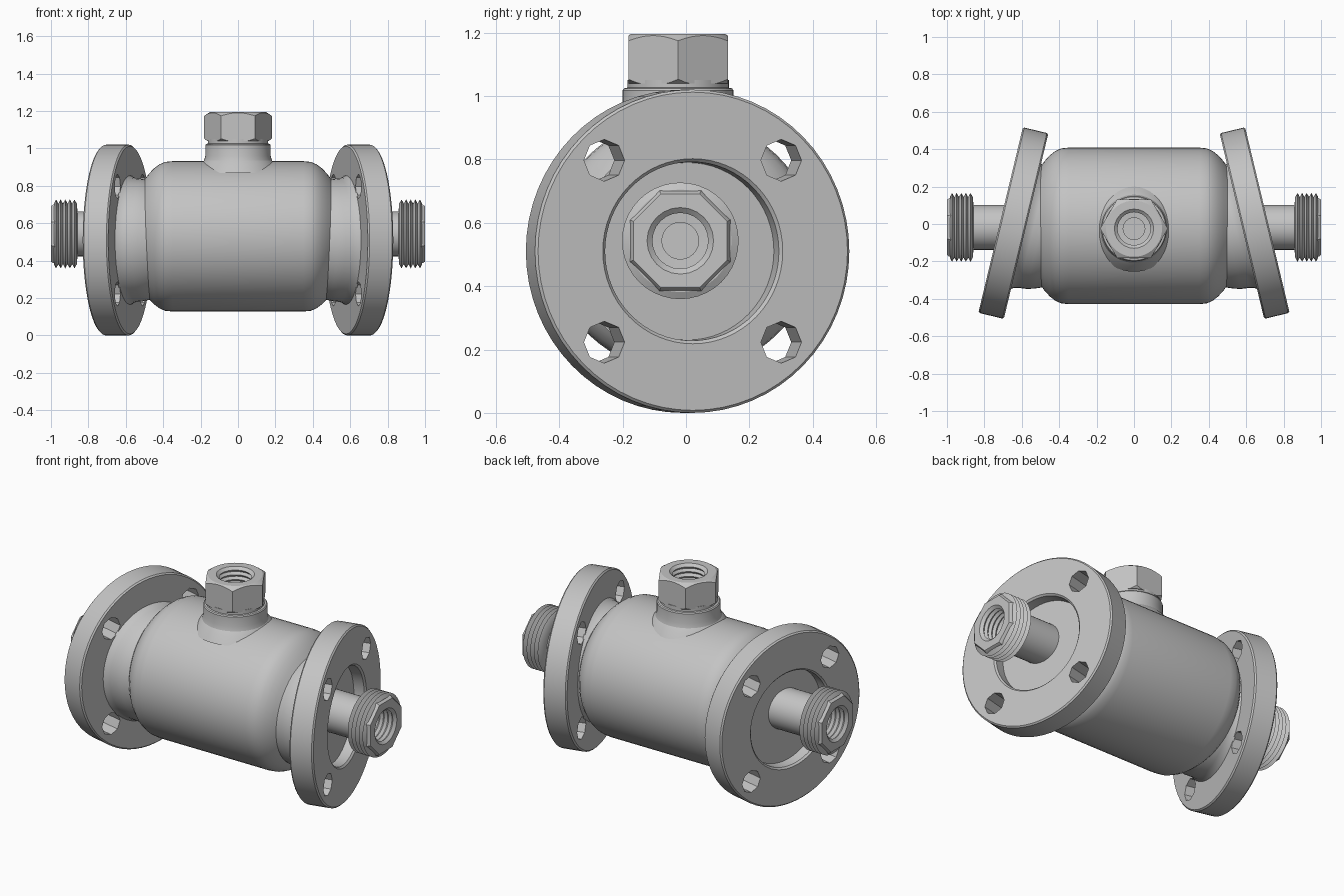
import bpy, bmesh, math
from mathutils import Matrix

cube = bpy.data.objects.get("Cube")
if cube:
    bpy.data.objects.remove(cube, do_unlink=True)

steel = bpy.data.materials.new("plain grey steel")
steel.use_nodes = True
GREY = (0.55, 0.55, 0.55, 1)
steel.diffuse_color = GREY
steel.node_tree.nodes["Principled BSDF"].inputs["Base Color"].default_value = GREY

TILT = math.radians(13.5)
ALONG_X = Matrix.Rotation(math.pi / 2, 4, 'Y')


def add_lathe(bm, profile, sides, matrix):
    """Turn (radius, height) points about local z and cap both ends."""
    rings = []
    for r, h in profile:
        ring = []
        for i in range(sides):
            a = math.tau * i / sides
            ring.append(bm.verts.new(matrix @ Matrix.Translation(
                (r * math.cos(a), r * math.sin(a), h)).translation))
        rings.append(ring)
    for low, high in zip(rings, rings[1:]):
        for i in range(sides):
            j = (i + 1) % sides
            bm.faces.new((low[i], low[j], high[j], high[i]))
    bm.faces.new(rings[0][::-1])
    bm.faces.new(rings[-1])


def make(name, parts, sides, matrix):
    """Object from one or more turned profiles, each with its own offset."""
    bm = bmesh.new()
    for profile, offset in parts:
        add_lathe(bm, profile, sides, matrix @ Matrix.Translation(offset))
    bmesh.ops.recalc_face_normals(bm, faces=bm.faces)
    mesh = bpy.data.meshes.new(name)
    bm.to_mesh(mesh)
    bm.free()
    mesh.materials.append(steel)
    obj = bpy.data.objects.new(name, mesh)
    bpy.context.collection.objects.link(obj)
    return obj


def turned(name, profile, sides, matrix):
    return make(name, [(profile, (0, 0, 0))], sides, matrix)


def activate(obj):
    bpy.ops.object.select_all(action='DESELECT')
    obj.select_set(True)
    bpy.context.view_layer.objects.active = obj


def carve(obj, tool, operation='DIFFERENCE'):
    activate(obj)
    mod = obj.modifiers.new("carve", 'BOOLEAN')
    mod.operation = operation
    mod.solver = 'EXACT'
    mod.object = tool
    bpy.ops.object.modifier_apply(modifier=mod.name)


def discard(obj):
    bpy.data.objects.remove(obj, do_unlink=True)


def finish(obj, angle=32):
    activate(obj)
    bpy.ops.object.shade_smooth_by_angle(angle=math.radians(angle))


def ridges(inner, outer, start, end, count):
    """Zigzag thread profile."""
    step = (end - start) / count
    points = []
    for i in range(count):
        points += [(inner, start + i * step), (outer, start + (i + 0.5) * step)]
    return points + [(inner, end)]


def bore_tool(name, end, matrix):
    """Threaded hole with a narrower drilling behind it."""
    profile = [(0.058, end - 0.24), (0.058, end - 0.16)]
    profile += ridges(0.088, 0.1, end - 0.158, end - 0.015, 5)
    profile += [(0.105, end), (0.105, end + 0.02)]
    return turned(name, profile, 24, matrix)


# Main body: cylinder with rounded shoulders
shoulder = [(0.41, 0.35), (0.406, 0.39), (0.393, 0.42),
            (0.37, 0.45), (0.34, 0.478), (0.31, 0.5)]
body_frame = (Matrix.Translation((0, -0.01, 0.53))
              @ Matrix.Diagonal((1, 1.02, 0.98, 1)) @ ALONG_X)
finish(turned("body", [(r, -x) for r, x in reversed(shoulder)] + shoulder,
              64, body_frame))

for side, label in ((1, "left"), (-1, "right")):
    # Tilted flange with recess and four bolt holes
    angle = TILT if side > 0 else math.pi - TILT
    frame = (Matrix.Translation((side * 0.645, 0.005, 0.51))
             @ Matrix.Rotation(angle, 4, 'Z') @ ALONG_X)
    flange = turned(label + "_flange", [
        (0.502, -0.07), (0.51, -0.062), (0.51, 0.062), (0.502, 0.07),
        (0.292, 0.07), (0.282, 0.06), (0.28, 0.0)], 64, frame)
    pin = [(0.066, -0.2), (0.066, 0.2)]
    holes = make("bolt_hole_tool", [(pin, (a * 0.287, b * 0.287, 0))
                                    for a in (-1, 1) for b in (-1, 1)], 8, frame)
    carve(flange, holes)
    discard(holes)
    finish(flange)

    # Neck joining flange and body
    finish(turned(label + "_neck", [
        (0.29, -0.25), (0.315, -0.19), (0.326, -0.15), (0.33, -0.11),
        (0.336, -0.085), (0.348, -0.065)], 48, frame))

    # Straight pipe with threaded end and eight-sided face
    axis = (Matrix.Translation((0, -0.018, 0.543))
            @ Matrix.Rotation(0 if side > 0 else math.pi, 4, 'Z') @ ALONG_X)
    pipe = turned(label + "_pipe", [(0.12, 0.6), (0.12, 0.87)], 32, axis)
    thread = turned(label + "_thread",
                    [(0.12, 0.858)] + ridges(0.162, 0.184, 0.862, 0.985, 5),
                    40, axis)
    face = turned(label + "_end_face", [(0.175, 0.97), (0.168, 0.99), (0.16, 1.0)],
                  8, axis @ Matrix.Rotation(math.pi / 8, 4, 'Z'))
    tool = bore_tool("bore_tool", 1.0, axis)
    for part in (pipe, thread, face):
        carve(part, tool)
        finish(part, 25)
    discard(tool)

# Top port: flared boss
up = Matrix.Translation((0, -0.025, 0))
boss = turned("top_boss", [
    (0.23, 0.87), (0.2, 0.915), (0.182, 0.935), (0.175, 0.96), (0.175, 1.018),
    (0.17, 1.024), (0.16, 1.026), (0.16, 1.05)], 48, up)

# Chamfered six-sided nut
nut = turned("top_nut", [(0.181, 1.04), (0.181, 1.195)], 6, up)
rounding = turned("nut_rounding_tool", [
    (0.16, 1.03), (0.165, 1.04), (0.19, 1.06), (0.19, 1.168),
    (0.15, 1.195), (0.14, 1.2)], 48, up)
carve(nut, rounding, 'INTERSECT')
discard(rounding)
tool = bore_tool("bore_tool", 1.195, up)
for part in (boss, nut):
    carve(part, tool)
    finish(part, 25)
discard(tool)
